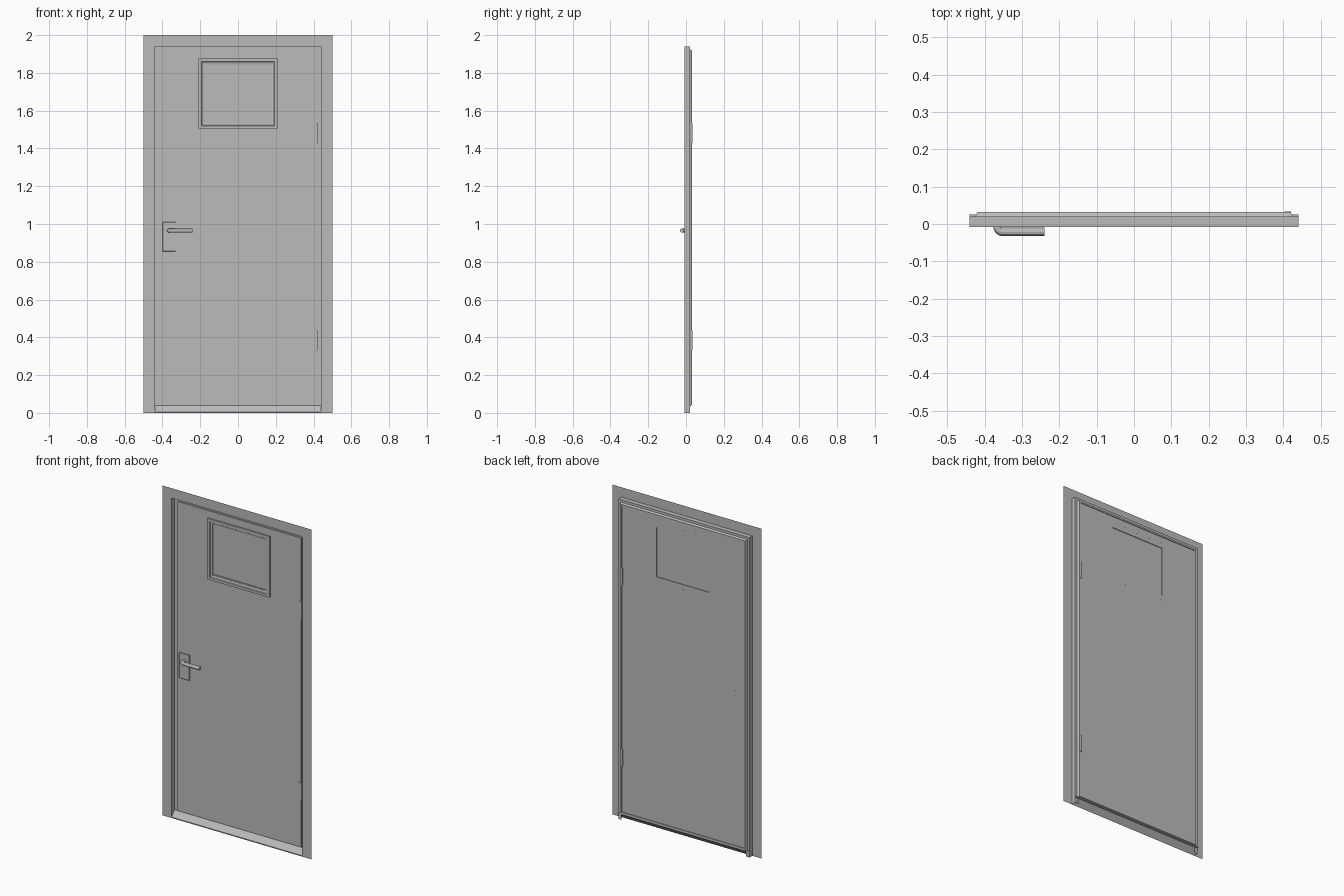
import bpy, bmesh, math
from mathutils import Vector

cube = bpy.data.objects.get("Cube")
if cube:
    bpy.data.objects.remove(cube, do_unlink=True)

grey = bpy.data.materials.new("door grey")
grey.use_nodes = True
colour = (0.5, 0.5, 0.5, 1)
grey.diffuse_color = colour
grey.node_tree.nodes["Principled BSDF"].inputs["Base Color"].default_value = colour


def finish(name, bm):
    bmesh.ops.recalc_face_normals(bm, faces=bm.faces)
    mesh = bpy.data.meshes.new(name)
    bm.to_mesh(mesh)
    bm.free()
    mesh.materials.append(grey)
    obj = bpy.data.objects.new(name, mesh)
    bpy.context.collection.objects.link(obj)
    return obj


def box(name, x, y, z, bevel=0):
    """Box from three (low, high) ranges."""
    bm = bmesh.new()
    bmesh.ops.create_cube(bm, size=1)
    for v in bm.verts:
        v.co = Vector(r[0] if c < 0 else r[1] for r, c in zip((x, y, z), v.co))
    if bevel:
        bmesh.ops.bevel(bm, geom=bm.edges[:], offset=bevel, segments=1, affect='EDGES')
    return finish(name, bm)


def surround(name, half, low, high, profile, sill=True, tube=True):
    """Mitred trim round a rectangle; profile points are (inset, y)."""
    bm = bmesh.new()
    rows = []
    for inset, y in profile:
        x, top = half - inset, high - inset
        bottom = low + inset if sill else low
        corners = [(-x, bottom), (-x, top), (x, top), (x, bottom)]
        rows.append([bm.verts.new((cx, y, cz)) for cx, cz in corners])
    strips = list(zip(rows, rows[1:] + rows[:1]))
    for a, b in strips if tube else strips[:-1]:
        for i in range(4 if sill else 3):
            j = (i + 1) % 4
            bm.faces.new((a[i], a[j], b[j], b[i]))
    return finish(name, bm)


def tube(name, points, radius, handle_smooth=True):
    """Round bar along a path."""
    curve = bpy.data.curves.new(name, 'CURVE')
    curve.dimensions = '3D'
    curve.bevel_depth = radius
    curve.bevel_resolution = 4
    curve.use_fill_caps = True
    spline = curve.splines.new('POLY')
    spline.points.add(len(points) - 1)
    for p, co in zip(spline.points, points):
        p.co = (*co, 1)
    curve.materials.append(grey)
    obj = bpy.data.objects.new(name, curve)
    bpy.context.collection.objects.link(obj)
    return obj


# Wall sheet and folded frame lining behind it
WALL, LEDGE, BACK = -0.008, 0.02, 0.032
surround("wall_sheet", 0.5, 0, 2, [(0, WALL), (0.06, WALL)], sill=False, tube=False)
surround("frame_lining", 0.44, 0, 1.94,
         [(0, WALL), (0, LEDGE), (0.022, LEDGE)], sill=False, tube=False)
surround("frame_ridge", 0.425, 0.037, 1.925,
         [(0, LEDGE), (0.006, BACK), (0.016, BACK), (0.016, LEDGE)])

# Sloping threshold
bm = bmesh.new()
section = [(WALL, 0), (WALL, 0.006), (LEDGE, 0.04), (0.026, 0.04), (0.026, 0.034), (LEDGE, 0.034)]
ends = [[bm.verts.new((x, y, z)) for y, z in section] for x in (-0.44, 0.44)]
for end in ends:
    bm.faces.new(end)
for i in range(len(section)):
    j = (i + 1) % len(section)
    bm.faces.new((ends[0][i], ends[0][j], ends[1][j], ends[1][i]))
finish("threshold", bm)

# Door leaf with window opening
FRONT, REAR = 0.013, 0.028
leaf = box("door_leaf", (-0.415, 0.415), (FRONT, REAR), (0.043, 1.918))
cutter = box("window_cutter", (-0.178, 0.178), (-0.1, 0.1), (1.54, 1.84))
cutter.hide_render = True
cutter.hide_viewport = True
cut = leaf.modifiers.new("window opening", 'BOOLEAN')
cut.object = cutter
cut.operation = 'DIFFERENCE'
cut.solver = 'EXACT'

# Window pane and raised trim
box("window_pane", (-0.18, 0.18), (0.017, 0.024), (1.538, 1.842))
surround("window_trim", 0.208, 1.505, 1.875,
         [(0, FRONT), (0, 0.003), (0.015, 0.003), (0.018, 0.008), (0.03, 0.011), (0.03, FRONT)])

# Hinges
for label, z in (("lower", 0.33), ("upper", 1.43)):
    box(label + "_hinge", (0.403, 0.42), (0.008, 0.034), (z, z + 0.105))

# Handle: backplate and bent lever
box("handle_plate", (-0.4, -0.33), (0.006, FRONT), (0.855, 1.01), bevel=0.002)
bend = 0.012
path = [(-0.365, FRONT, 0.965)]
for i in range(6):
    a = math.pi / 2 * i / 5
    path.append((-0.365 + bend * (1 - math.cos(a)), -0.009 - bend * math.sin(a), 0.965))
path.append((-0.24, -0.021, 0.965))
lever = tube("handle_lever", path, 0.011)
bpy.context.view_layer.objects.active = lever
lever.select_set(True)
bpy.ops.object.convert(target='MESH')
bpy.ops.object.shade_smooth_by_angle()

# Small screw heads on the back
spots = [(-0.17 + 0.085 * i, z) for i in range(5) for z in (1.51, 1.87)]
spots += [(-0.345, 0.99), (-0.33, 0.86), (-0.35, 0.86), (-0.38, 0.86)]
bm = bmesh.new()
for x, z in spots:
    made = bmesh.ops.create_cone(bm, cap_ends=True, segments=8, radius1=0.002,
                                 radius2=0.002, depth=0.002)["verts"]
    for v in made:
        v.co = (x + v.co.x, REAR + v.co.z, z + v.co.y)
finish("back_screws", bm)
